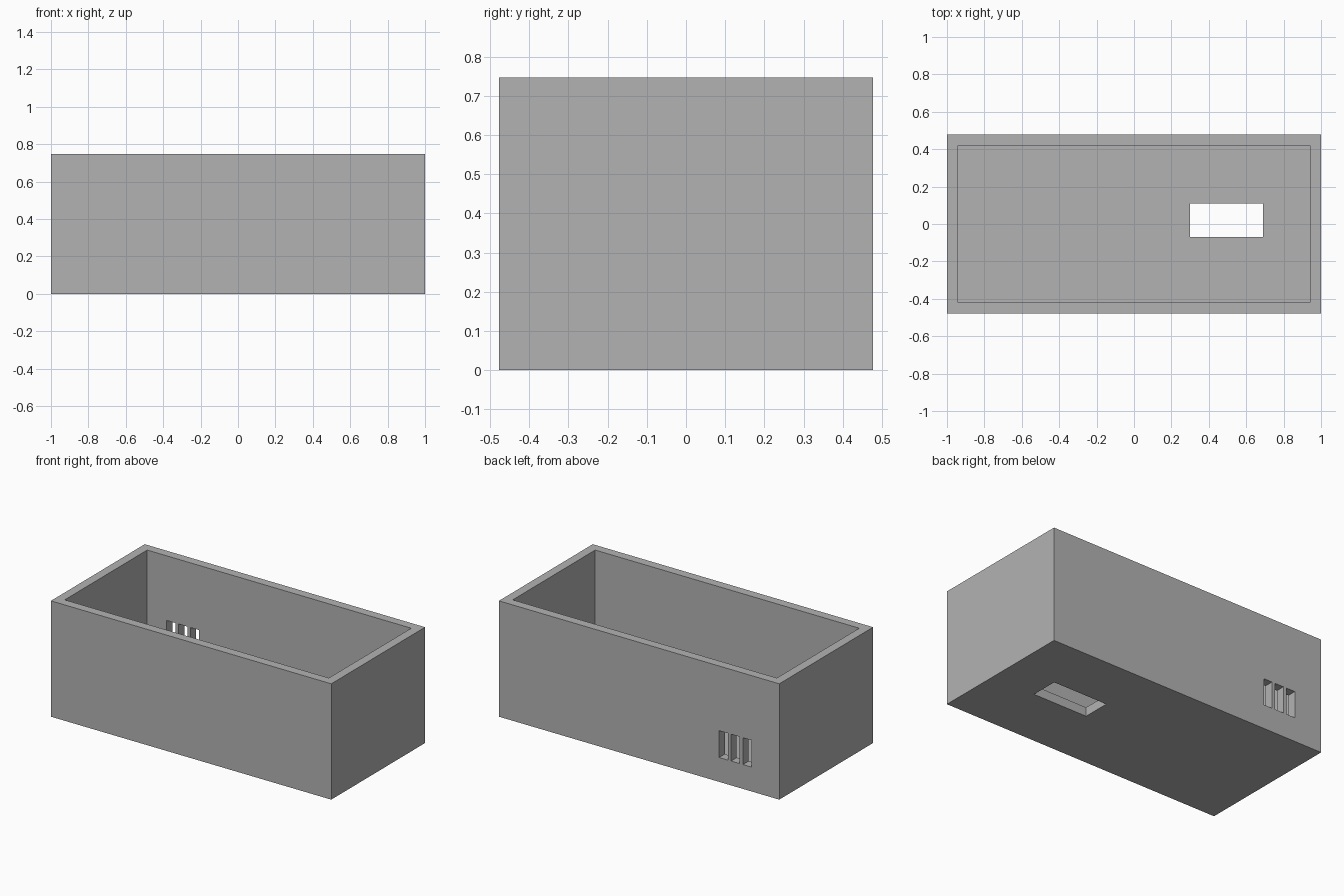
import bpy
import bmesh
from mathutils import Matrix, Vector

default_cube = bpy.data.objects.get("Cube")
if default_cube:
    bpy.data.objects.remove(default_cube, do_unlink=True)

LENGTH, DEPTH, HEIGHT, WALL = 2.0, 0.956, 0.747, 0.058

# Single grey material
GREY = (0.45, 0.45, 0.45, 1.0)
grey = bpy.data.materials.new("plain grey")
grey.use_nodes = True
grey.diffuse_color = GREY
grey.node_tree.nodes["Principled BSDF"].inputs["Base Color"].default_value = GREY


def box(name, low, high):
    """Axis-aligned box between two corners."""
    low, high = Vector(low), Vector(high)
    bm = bmesh.new()
    place = Matrix.Translation((low + high) / 2) @ Matrix.Diagonal((high - low).to_4d())
    bmesh.ops.create_cube(bm, size=1.0, matrix=place)
    mesh = bpy.data.meshes.new(name)
    bm.to_mesh(mesh)
    bm.free()
    mesh.materials.append(grey)
    obj = bpy.data.objects.new(name, mesh)
    bpy.context.collection.objects.link(obj)
    return obj


# Open box body
x, y = LENGTH / 2, DEPTH / 2
body = box("box_body", (-x, -y, 0), (x, y, HEIGHT))

# Inner cavity and floor opening
cutters = [
    box("cavity_cutter", (-x + WALL, -y + WALL, WALL), (x - WALL, y - WALL, HEIGHT + 0.2)),
    box("floor_opening_cutter", (0.30, -0.07, -0.1), (0.69, 0.11, 0.2)),
]

# Three upright vent slots through the back wall
SLOT_WIDTH, SLOT_PITCH = 0.062, 0.085
for i in range(3):
    left = -0.803 + i * SLOT_PITCH
    cutters.append(box(f"vent_slot_cutter_{i + 1}",
                       (left, y - WALL - 0.1, 0.157),
                       (left + SLOT_WIDTH, y + 0.1, 0.33)))

for cutter in cutters:
    cutter.hide_render = True
    cut = body.modifiers.new(cutter.name, 'BOOLEAN')
    cut.operation = 'DIFFERENCE'
    cut.solver = 'EXACT'
    cut.object = cutter

# Bake the cuts and drop the cutters
bpy.context.view_layer.update()
evaluated = body.evaluated_get(bpy.context.evaluated_depsgraph_get())
finished = bpy.data.meshes.new_from_object(evaluated)
body.modifiers.clear()
body.data = finished
for cutter in cutters:
    bpy.data.objects.remove(cutter, do_unlink=True)
